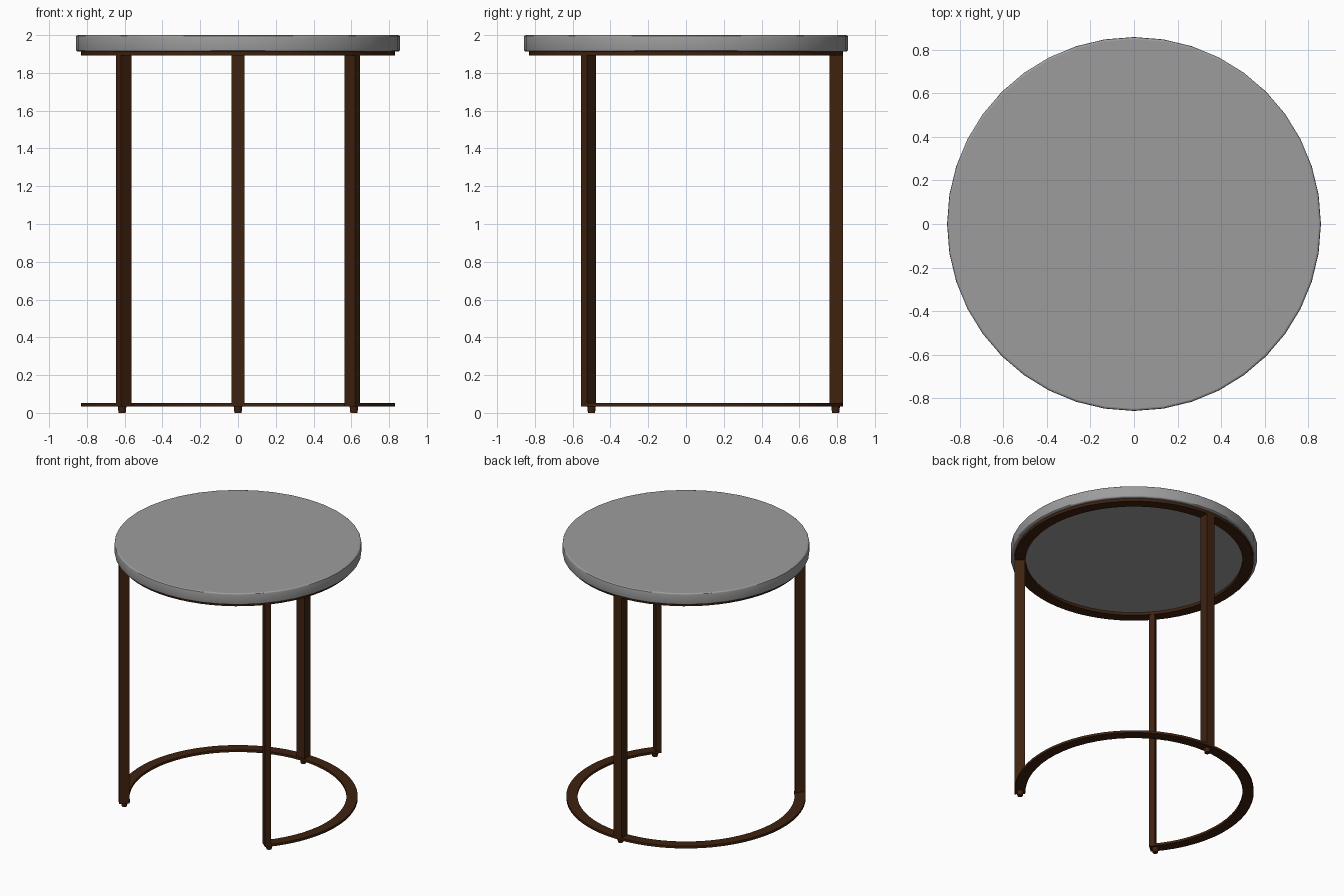
import bpy, bmesh
from math import radians, cos, sin, pi
from mathutils import Matrix

if "Cube" in bpy.data.objects:
    bpy.data.objects.remove(bpy.data.objects["Cube"])


def material(name, rgb):
    m = bpy.data.materials.new(name)
    m.diffuse_color = (*rgb, 1)
    m.use_nodes = True
    m.node_tree.nodes["Principled BSDF"].inputs["Base Color"].default_value = m.diffuse_color
    return m


brown = material("dark_bronze", (0.05, 0.016, 0.005))
grey = material("dark_grey", (0.335, 0.335, 0.335))


def finish(name, bm, mat, smooth=True):
    bmesh.ops.recalc_face_normals(bm, faces=bm.faces)
    me = bpy.data.meshes.new(name)
    bm.to_mesh(me)
    bm.free()
    ob = bpy.data.objects.new(name, me)
    bpy.context.collection.objects.link(ob)
    me.materials.append(mat)
    if smooth:
        bpy.ops.object.select_all(action='DESELECT')
        ob.select_set(True)
        bpy.context.view_layer.objects.active = ob
        bpy.ops.object.shade_smooth_by_angle(angle=radians(30))
        # Keep the big caps flat
        for p in me.polygons:
            if len(p.vertices) > 4:
                p.use_smooth = False
    return ob


def sweep(name, profile, a0, a1, steps, mat):
    """Turn a closed (radius, z) profile about z from a0 to a1 degrees."""
    bm = bmesh.new()
    full = abs(a1 - a0) >= 360
    rows = []
    for i in range(steps if full else steps + 1):
        a = radians(a0 + (a1 - a0) * i / steps)
        rows.append([bm.verts.new((r * cos(a), r * sin(a), z)) for r, z in profile])
    n = len(profile)
    for i in range(steps):
        p, q = rows[i], rows[(i + 1) % len(rows)]
        for j in range(n):
            k = (j + 1) % n
            bm.faces.new((p[j], q[j], q[k], p[k]))
    if not full:
        bm.faces.new(rows[0])
        bm.faces.new(rows[-1])
    return finish(name, bm, mat)


def flat_ring(z0, z1, r0=0.755, r1=0.832):
    return [(r0, z0), (r1, z0), (r1, z1), (r0, z1)]


# Round top with softened rims
bm = bmesh.new()
bmesh.ops.create_cone(bm, cap_ends=True, segments=40, radius1=0.858, radius2=0.858, depth=0.087,
                      matrix=Matrix.Translation((0, 0, 1.9565)))
rim = [e for e in bm.edges if any(len(f.verts) > 4 for f in e.link_faces)]
bmesh.ops.bevel(bm, geom=rim, offset=0.01, segments=3, profile=0.5, affect='EDGES')
finish("table_top", bm, grey)

# Full ring under the top, open ring at the floor
sweep("upper_ring", flat_ring(1.892, 1.914), 0, 360, 64, brown)
sweep("base_ring", flat_ring(0.034, 0.052), -40.5, 220.5, 48, brown)

# Legs and feet: name, leg angle, foot angle, tangential width
for name, ang, foot, width in (("front_right", -40.5, -39.2, 0.042),
                               ("front_left", 220.5, 219.2, 0.042),
                               ("back", 90, 90, 0.068)):
    rot = Matrix.Rotation(radians(ang), 4, 'Z')
    bm = bmesh.new()
    bmesh.ops.create_cube(bm, size=1, matrix=rot @ Matrix.Translation((0.795, 0, 0.965))
                          @ Matrix.Diagonal((0.073, width, 1.86, 1)))
    finish(name + "_leg", bm, brown, smooth=False)
    rot = Matrix.Rotation(radians(foot), 4, 'Z')
    bm = bmesh.new()
    bmesh.ops.create_cone(bm, cap_ends=True, segments=16, radius1=0.019, radius2=0.023, depth=0.036,
                          matrix=rot @ Matrix.Translation((0.792, 0, 0.018)))
    finish(name + "_foot", bm, brown)
